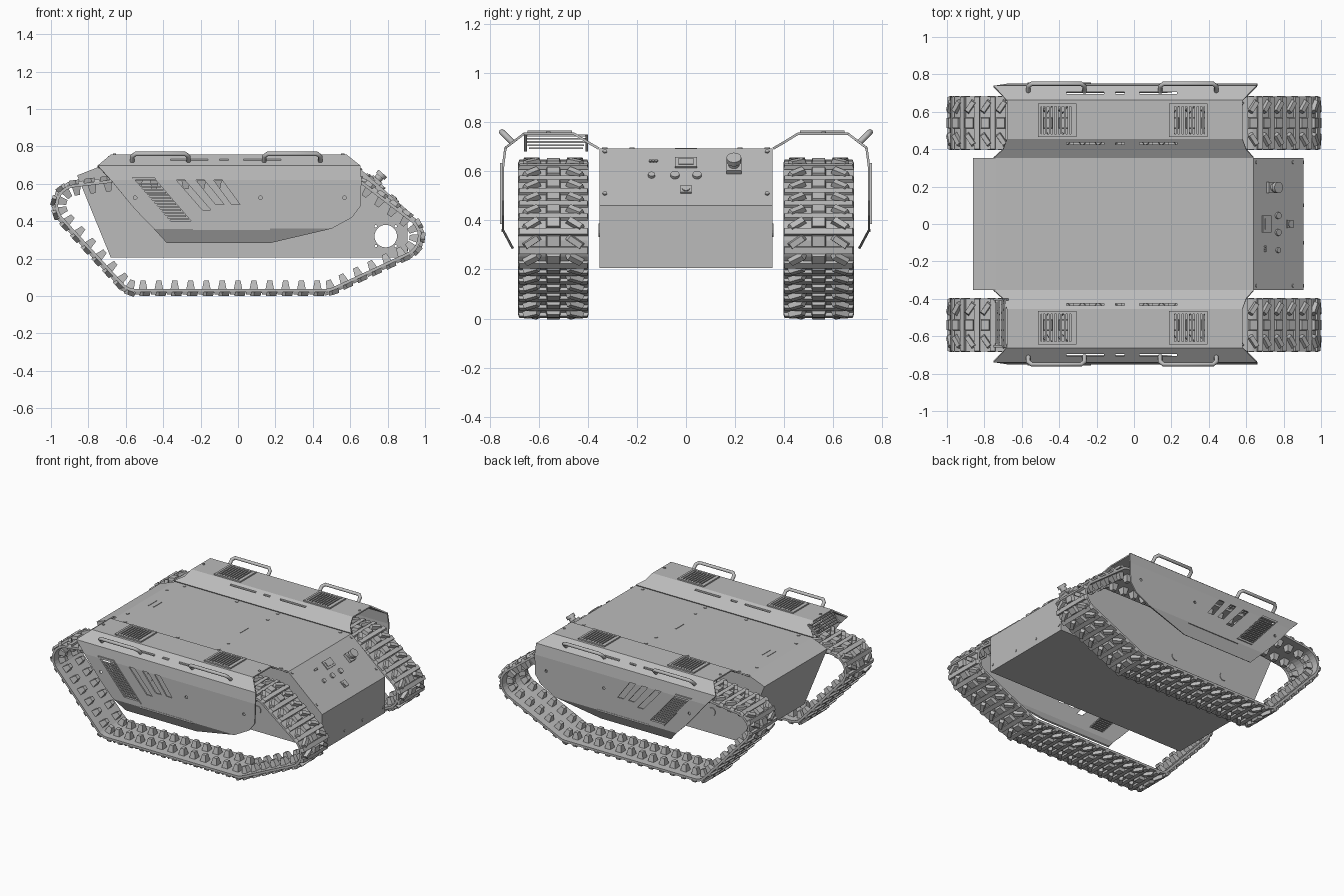
import bpy, bmesh, math
from mathutils import Matrix, Vector, geometry

if "Cube" in bpy.data.objects:
    bpy.data.objects.remove(bpy.data.objects["Cube"], do_unlink=True)

grey = bpy.data.materials.new("plain_grey")
grey.use_nodes = True
grey.diffuse_color = (0.5, 0.5, 0.5, 1)
grey.node_tree.nodes["Principled BSDF"].inputs["Base Color"].default_value = (0.5, 0.5, 0.5, 1)


def finish(name, bm, recalc=True):
    if recalc:
        bmesh.ops.recalc_face_normals(bm, faces=bm.faces)
    me = bpy.data.meshes.new(name)
    bm.to_mesh(me)
    bm.free()
    me.materials.append(grey)
    ob = bpy.data.objects.new(name, me)
    bpy.context.scene.collection.objects.link(ob)
    return ob


def bake(ob):
    """Replace the mesh by its modified result."""
    dg = bpy.context.evaluated_depsgraph_get()
    me = bpy.data.meshes.new_from_object(ob.evaluated_get(dg))
    ob.modifiers.clear()
    ob.data = me


def cut(ob, bm):
    cutter = finish("cutter", bm)
    cutter.hide_render = True
    mod = ob.modifiers.new("cut", "BOOLEAN")
    mod.operation, mod.solver, mod.object = "DIFFERENCE", "EXACT", cutter
    bake(ob)
    bpy.data.objects.remove(cutter, do_unlink=True)


def prism(bm, pts, vec):
    a = [bm.verts.new(p) for p in pts]
    b = [bm.verts.new(Vector(p) + Vector(vec)) for p in pts]
    bm.faces.new(a)
    bm.faces.new(b[::-1])
    for i in range(len(a)):
        j = (i + 1) % len(a)
        bm.faces.new((a[i], a[j], b[j], b[i]))


def block(bm, size, centre, frame=Matrix(), taper=1.0, turn=0.0):
    vs = bmesh.ops.create_cube(bm, size=1)["verts"]
    rot = Matrix.Rotation(turn, 4, "Z")
    for v in vs:
        k = taper if v.co.z > 0 else 1
        p = Vector((v.co.x * size[0] * k, v.co.y * size[1] * k, v.co.z * size[2]))
        v.co = frame @ (rot @ p + Vector(centre))


def disc(bm, r, h, frame, n=16):
    bmesh.ops.create_cone(bm, cap_ends=True, segments=n, radius1=r, radius2=r, depth=h, matrix=frame)


# Hull
HW = 0.352
outline = [(-0.68, 0.205), (0.905, 0.205), (0.905, 0.46), (0.64, 0.692), (-0.74, 0.692), (-0.86, 0.645)]
bm = bmesh.new()
prism(bm, [(x, -HW, z) for x, z in outline], (0, 2 * HW, 0))
hull = finish("hull", bm)
sideways = Matrix.Rotation(math.pi / 2, 4, "X")
bm = bmesh.new()
disc(bm, 0.06, 2, Matrix.Translation((0.79, 0, 0.32)) @ sideways, 32)
for i in range(4):
    a = math.pi * (i / 2 + 0.25)
    disc(bm, 0.007, 2, Matrix.Translation((0.79 + 0.075 * math.cos(a), 0, 0.32 + 0.075 * math.sin(a))) @ sideways, 8)
cut(hull, bm)

# Screws on the deck, front plate and hull sides
bm = bmesh.new()
for s in (-1, 1):
    for x, y in [(-0.65, 0.33), (0.08, 0.33), (0.57, 0.33), (-0.24, 0.33), (-0.71, 0.22), (0.08, 0.22)]:
        disc(bm, 0.011, 0.006, Matrix.Translation((x, s * y, 0.693)))
    for y in (0.1, 0.33):
        disc(bm, 0.009, 0.006, Matrix.Translation((0.906, s * y, 0.25)) @ Matrix.Rotation(math.pi / 2, 4, "Y"))
    for x in (-0.45, -0.05, 0.4):
        disc(bm, 0.028, 0.01, Matrix.Translation((x, s * HW, 0.36)) @ sideways)
finish("hull_screws", bm)

# Fine seams on the deck
bm = bmesh.new()
for x in (-0.67, -0.63, 0.05):
    block(bm, (0.006, 0.09, 0.004), (x, 0, 0.693))
finish("deck_marks", bm)

# Control panel parts on the sloping plate; local x runs down the slope
slope = Vector((0.265, 0, -0.232)).normalized()
normal = Vector((-slope.z, 0, slope.x))
panel = Matrix((slope, (0, 1, 0), normal)).transposed().to_4x4()
panel.translation = (0.64, 0, 0.692)
T = Matrix.Translation
bm = bmesh.new()
block(bm, (0.06, 0.09, 0.008), (0.09, 0, 0.003), panel)
block(bm, (0.035, 0.06, 0.008), (0.09, 0, 0.008), panel)
for s in (-1, 1):
    disc(bm, 0.018, 0.016, panel @ T((0.17, s * 0.045, 0.004)))
    disc(bm, 0.009, 0.008, panel @ T((0.02, s * 0.33, 0.002)))
    disc(bm, 0.009, 0.008, panel @ T((0.28, s * 0.33, 0.002)))
disc(bm, 0.014, 0.016, panel @ T((0.17, -0.14, 0.004)))
for i in range(3):
    disc(bm, 0.006, 0.01, panel @ T((0.08, -0.145 + i * 0.012, 0.003)), 8)
block(bm, (0.045, 0.045, 0.008), (0.255, 0, 0.003), panel)
disc(bm, 0.016, 0.014, panel @ T((0.255, 0, 0.004)))
finish("panel_fittings", bm)
bm = bmesh.new()
block(bm, (0.065, 0.06, 0.02), (0.125, 0.195, 0.01), panel)
disc(bm, 0.022, 0.03, panel @ T((0.125, 0.195, 0.03)), 24)
disc(bm, 0.03, 0.022, panel @ T((0.125, 0.195, 0.05)), 24)
finish("stop_button", bm)

# Track path: the outline stretched round six circles (x, z, radius)
rounds = [(-0.865, 0.485, 0.135), (-0.55, 0.12, 0.12), (0.47, 0.12, 0.12),
          (0.865, 0.32, 0.135), (0.62, 0.55, 0.1), (-0.58, 0.55, 0.105)]
cloud = [Vector((x + r * math.cos(a), z + r * math.sin(a)))
         for x, z, r in rounds for a in [math.tau * i / 64 for i in range(64)]]
path = [cloud[i] for i in geometry.convex_hull_2d(cloud)]
if sum(a.cross(b) for a, b in zip(path, path[1:] + path[:1])) < 0:
    path.reverse()
steps = [(b - a).length for a, b in zip(path, path[1:] + path[:1])]
total = sum(steps)


def along(d):
    d %= total
    for i, step in enumerate(steps):
        if d <= step:
            return path[i].lerp(path[(i + 1) % len(path)], d / step)
        d -= step
    return path[0]


def frame_at(d, y):
    p, t = along(d), (along(d + 0.02) - along(d - 0.02)).normalized()
    m = Matrix(((t.x, 0, t.y), (0, 1, 0), (t.y, 0, -t.x))).to_4x4()
    m.translation = (p.x, y, p.y)
    return m


LINKS = 54
pitch = total / LINKS
for s, side in ((-1, "front"), (1, "back")):
    yc = s * 0.54
    # Belt
    bm = bmesh.new()
    rings = []
    for i in range(LINKS * 3):
        f = frame_at(i * pitch / 3, yc)
        rings.append([bm.verts.new(f @ Vector((0, y, n)))
                      for y, n in ((-0.143, -0.022), (0.143, -0.022), (0.143, -0.038), (-0.143, -0.038))])
    for a, b in zip(rings, rings[1:] + rings[:1]):
        for k in range(4):
            bm.faces.new((a[k], a[(k + 1) % 4], b[(k + 1) % 4], b[k]))
    finish(side + "_track_belt", bm)
    # Tread lugs outside and guide teeth inside
    bm = bmesh.new()
    teeth = bmesh.new()
    for i in range(LINKS):
        f = frame_at((i + 0.5) * pitch, yc)
        block(bm, (0.03, 0.288, 0.016), (-0.028, 0, -0.017), f, 0.96)
        block(bm, (0.05, 0.06, 0.022), (0.012, 0, -0.012), f, 0.85)
        for k in (-1, 1):
            block(bm, (0.03, 0.075, 0.024), (0.008, k * 0.088, -0.012), f, 0.8, k * 0.6)
            block(teeth, (0.045, 0.05, 0.045), (0, k * 0.07, 0.06),
                  f @ Matrix.Diagonal((1, 1, -1, 1)), 0.6)
    finish(side + "_track_treads", bm)
    finish(side + "_track_teeth", teeth)

    # Folded side cover: rows of (y, z, x start, x end)
    rows = [(0.355, 0.692, -0.75, 0.64), (0.4, 0.718, -0.7, 0.6), (0.455, 0.752, -0.68, 0.58),
            (0.66, 0.752, -0.68, 0.58), (0.735, 0.695, -0.75, 0.655), (0.745, 0.62, -0.68, 0.66),
            (0.745, 0.48, -0.565, 0.655), (0.745, 0.42, -0.51, 0.61), (0.745, 0.36, -0.45, 0.5),
            (0.705, 0.285, -0.38, 0.17)]
    bm = bmesh.new()
    edges = [(bm.verts.new((a, s * y, z)), bm.verts.new((b, s * y, z))) for y, z, a, b in rows]
    for p, q in zip(edges, edges[1:]):
        bm.faces.new((p[0], p[1], q[1], q[0]) if s > 0 else (p[1], p[0], q[0], q[1]))
    cover = finish(side + "_cover", bm, False)
    mod = cover.modifiers.new("sheet", "SOLIDIFY")
    mod.thickness, mod.offset = 0.01, 0
    bake(cover)

    # Openings in the cover
    vent = [(-0.55, 0.62), (-0.44, 0.62), (-0.25, 0.4), (-0.36, 0.4)]
    bm = bmesh.new()
    for x0, x1, z1 in ((-0.33, -0.19, 0.46), (-0.225, -0.12, 0.49), (-0.13, -0.035, 0.49)):
        slot = [(x0, 0.62), (x0 + 0.045, 0.62), (x1 + 0.045, z1), (x1, z1)]
        prism(bm, [(x, s * 0.7, z) for x, z in slot], (0, s * 0.1, 0))
    prism(bm, [(x, s * 0.7, z) for x, z in vent], (0, s * 0.1, 0))
    for x in (-0.41, 0.29):
        block(bm, (0.18, 0.15, 0.1), (x, s * 0.555, 0.75))
    for y in (0.43, 0.7):
        for x, w in ((-0.26, 0.2), (-0.075, 0.05), (0.13, 0.2)):
            block(bm, (w, 0.01, 0.12), (x, s * y, 0.73))
    for x in (-0.55, 0.12, 0.57):
        disc(bm, 0.01, 0.1, Matrix.Translation((x, s * 0.745, 0.525)) @ sideways, 12)
    cut(cover, bm)

    # Slanted side grille with frame
    bm = bmesh.new()
    c = [Vector((x, s * 0.742, z)) for x, z in vent]
    mid = sum(c, Vector()) / 4
    for i in range(4):
        p, q = c[i], c[(i + 1) % 4]
        prism(bm, [p, q, mid + (q - mid) * 1.13, mid + (p - mid) * 1.13], (0, s * 0.015, 0))
    for i in range(1, 14):
        p, q = c[0].lerp(c[3], i / 14), c[1].lerp(c[2], i / 14)
        prism(bm, [p, q, q - Vector((0, 0, 0.008)), p - Vector((0, 0, 0.008))], (0, s * 0.012, 0))
    finish(side + "_side_grille", bm)

    # Roof grilles
    bm = bmesh.new()
    for x in (-0.41, 0.29):
        for k in (-1, 1):
            block(bm, (0.015, 0.18, 0.012), (x + k * 0.095, s * 0.555, 0.76))
            block(bm, (0.2, 0.015, 0.012), (x, s * 0.555 + k * 0.082, 0.76))
        for i in range(9):
            block(bm, (0.011, 0.155, 0.014), (x + (i - 4) * 0.02, s * 0.555, 0.757))
    finish(side + "_roof_grilles", bm)

    # Moulding along the lower fold, and screws at the roof ends
    bm = bmesh.new()
    block(bm, (0.41, 0.008, 0.012), (-0.035, s * 0.748, 0.358))
    for x in (-0.66, 0.56):
        disc(bm, 0.009, 0.006, Matrix.Translation((x, s * 0.56, 0.758)))
    finish(side + "_cover_trim", bm)

    # Grab handles
    for x, label in ((-0.415, "right"), (0.29, "left")):
        cu = bpy.data.curves.new("handle", "CURVE")
        cu.dimensions, cu.bevel_depth, cu.bevel_resolution = "3D", 0.012, 2
        cu.use_fill_caps = True
        sp = cu.splines.new("POLY")
        pts = [(-0.15, 0.705, 0.715), (-0.15, 0.737, 0.747), (-0.132, 0.75, 0.76)]
        pts += [(-a, y, z) for a, y, z in pts[::-1]]
        sp.points.add(len(pts) - 1)
        for pt, (a, y, z) in zip(sp.points, pts):
            pt.co = (x + a, s * y, z, 1)
        cu.materials.append(grey)
        ob = bpy.data.objects.new(f"{side}_{label}_handle", cu)
        bpy.context.scene.collection.objects.link(ob)

# Louvred end plate on the front cover
bm = bmesh.new()
for i in range(5):
    block(bm, (0.01, 0.26 - i * 0.01, 0.007), (-0.69 - i * 0.012, -0.53, 0.745 - i * 0.013))
for y in (-0.66, -0.41):
    prism(bm, [(-0.68, y, 0.75), (-0.75, y, 0.685), (-0.74, y, 0.68), (-0.67, y, 0.745)], (0, 0.012, 0))
finish("end_louvre", bm)
